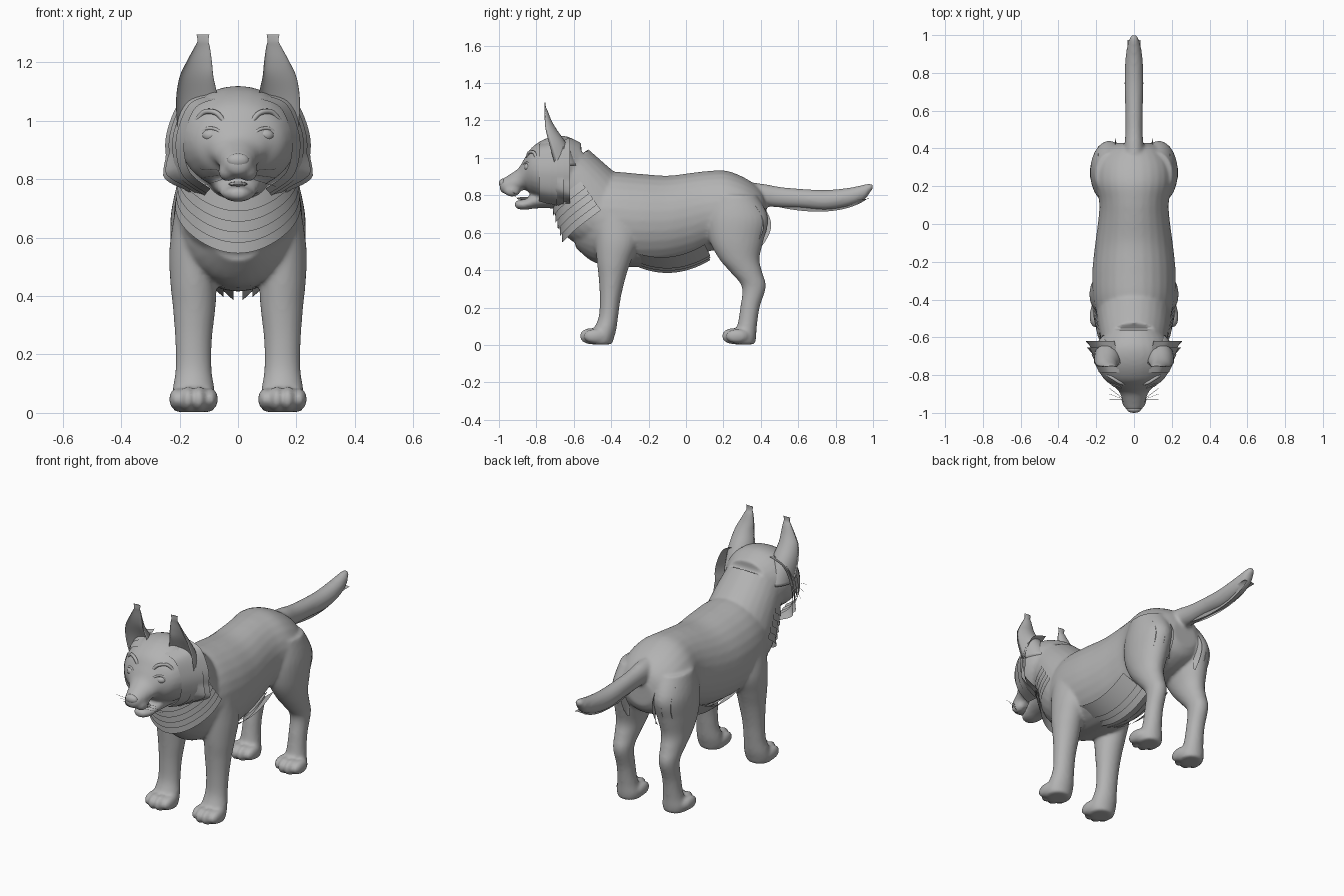
import bpy, bmesh, math
from mathutils import Vector, Matrix

if "Cube" in bpy.data.objects:
    bpy.data.objects.remove(bpy.data.objects["Cube"])

coat = bpy.data.materials.new("grey")
coat.diffuse_color = (0.45, 0.45, 0.45, 1)
coat.use_nodes = True
coat.node_tree.nodes["Principled BSDF"].inputs["Base Color"].default_value = coat.diffuse_color


def finish(bm, name, weld=True):
    if weld:
        bmesh.ops.recalc_face_normals(bm, faces=bm.faces)
    me = bpy.data.meshes.new(name)
    bm.to_mesh(me)
    bm.free()
    me.materials.append(coat)
    for p in me.polygons:
        p.use_smooth = True
    ob = bpy.data.objects.new(name, me)
    bpy.context.collection.objects.link(ob)
    return ob


def spline(rows, sub=5):
    """Smooth curve through rows of numbers."""
    out = []
    for i in range(len(rows) - 1):
        p = [rows[max(0, min(len(rows) - 1, i + k))] for k in (-1, 0, 1, 2)]
        for s in range(sub):
            t = s / sub
            out.append([0.5 * (2 * b + (c - a) * t + (2 * a - 5 * b + 4 * c - d) * t * t
                               + (3 * b - a - 3 * c + d) * t ** 3) for a, b, c, d in zip(*p)])
    return out + [list(rows[-1])]


def loft(bm, rows, v=(0, 0, 1), n=28, hollow=None):
    """Skin elliptical rings (x, y, z, rx, rv); hollow dents the front side."""
    v = Vector(v)
    rings = []
    for x, y, z, a, b in spline(rows):
        ring = []
        for i in range(n):
            t = math.tau * i / n
            s = math.sin(t)
            if hollow and s < 0:
                s *= hollow
            ring.append(bm.verts.new(Vector((x + a * math.cos(t), y, z)) + v * b * s))
        rings.append(ring)
    for r0, r1 in zip(rings, rings[1:]):
        for i in range(n):
            j = (i + 1) % n
            bm.faces.new((r0[i], r0[j], r1[j], r1[i]))
    bm.faces.new(rings[0])
    bm.faces.new(rings[-1])


def ball(bm, c, r):
    bmesh.ops.create_uvsphere(bm, u_segments=20, v_segments=12, radius=1,
                              matrix=Matrix.Translation(c) @ Matrix.Diagonal((*r, 1)))


def sheet(bm, f, ns=24, nt=3):
    """Thin fur plate from f(s, t)."""
    g = [[bm.verts.new(f(i / ns, j / nt)) for j in range(nt + 1)] for i in range(ns + 1)]
    for i in range(ns):
        for j in range(nt):
            bm.faces.new((g[i][j], g[i + 1][j], g[i + 1][j + 1], g[i][j + 1]))


def tube(name, pts, r, closed=False):
    cu = bpy.data.curves.new(name, 'CURVE')
    cu.dimensions = '3D'
    cu.bevel_depth = r
    cu.bevel_resolution = 2
    sp = cu.splines.new('POLY')
    sp.points.add(len(pts) - 1)
    for p, q in zip(sp.points, pts):
        p.co = (*q, 1)
    sp.use_cyclic_u = closed
    sp.use_smooth = True
    cu.materials.append(coat)
    bpy.context.collection.objects.link(bpy.data.objects.new(name, cu))


def mix(a, b, t):
    return a + (b - a) * t


# Body: torso, neck, head, jaw, legs and tail fused into one skin
bm = bmesh.new()
torso = [(-.59, .62, .10, .10), (-.5, .67, .185, .225), (-.4, .675, .215, .25), (-.25, .665, .22, .25),
         (-.1, .665, .205, .24), (.03, .69, .188, .23), (.12, .715, .185, .215), (.22, .72, .205, .21),
         (.32, .71, .195, .18), (.4, .70, .14, .13), (.43, .69, .08, .07)]
loft(bm, [(0, *r) for r in torso])
neck = [(-.38, .64, .19, .19), (-.44, .68, .2, .21), (-.50, .75, .195, .212),
        (-.57, .86, .182, .175), (-.65, .95, .165, .16)]
loft(bm, [(0, *r) for r in neck], v=(0, .8, .6))
head = [(-.56, .95, .14, .13), (-.65, .95, .192, .168), (-.74, .935, .2, .172), (-.82, .93, .16, .13),
        (-.862, .915, .105, .085), (-.895, .88, .075, .066), (-.94, .858, .06, .055),
        (-.98, .85, .044, .038), (-.996, .85, .022, .02)]
loft(bm, [(0, *r) for r in head])
jaw = [(-.70, .80, .10, .07), (-.8, .775, .075, .045), (-.86, .752, .056, .03),
       (-.9, .75, .04, .023), (-.915, .752, .02, .013)]
loft(bm, [(0, *r) for r in jaw])
tail = [(.33, .80, .06, .07), (.42, .80, .05, .06), (.5, .79, .046, .055), (.62, .782, .047, .052),
        (.75, .775, .05, .054), (.87, .79, .046, .05), (.95, .815, .034, .042), (.985, .84, .022, .024),
        (1.0, .845, .01, .012)]
loft(bm, [(0, *r) for r in tail])
front_leg = [(.14, -.38, .70, .075, .11), (.15, -.37, .56, .085, .115), (.152, -.385, .45, .08, .092),
             (.15, -.395, .36, .073, .072), (.152, -.405, .25, .063, .056), (.152, -.415, .15, .062, .052),
             (.152, -.435, .08, .072, .062), (.152, -.455, .03, .075, .068), (.152, -.455, .003, .064, .06)]
hind_leg = [(.115, .26, .80, .09, .12), (.13, .275, .68, .1, .165), (.138, .27, .56, .092, .145),
            (.145, .285, .46, .075, .108), (.147, .325, .385, .062, .084), (.147, .363, .31, .052, .064),
            (.147, .342, .2, .049, .052), (.147, .326, .1, .055, .053), (.147, .31, .04, .068, .065),
            (.147, .31, .003, .06, .058)]
for s in (-1, 1):
    for leg, toe_y in ((front_leg, -.51), (hind_leg, .25)):
        loft(bm, [(s * r[0], *r[1:]) for r in leg], v=(0, 1, 0))
        for k in (-1.5, -.5, .5, 1.5):
            back = .022 * (abs(k) - .5)
            ball(bm, (s * .152 + k * .038, toe_y + back, .047), (.027, .06, .047 - .006 * abs(k)))
    ball(bm, (s * .035, -.93, .825), (.032, .045, .033))
body = finish(bm, "body")
rm = body.modifiers.new("fuse", 'REMESH')
rm.mode = 'VOXEL'
rm.voxel_size = 0.0095
rm.use_smooth_shade = True
sm = body.modifiers.new("soften", 'SMOOTH')
sm.factor = 0.5
sm.iterations = 6

# Nose and tongue
bm = bmesh.new()
ball(bm, (0, -.979, .864), (.038, .021, .025))
finish(bm, "nose")
bm = bmesh.new()
ball(bm, (0, -.85, .783), (.032, .055, .009))
finish(bm, "tongue")

ear = [(.135, -.70, .96, .072, .12), (.14, -.73, 1.07, .072, .095), (.142, -.75, 1.15, .058, .06),
       (.133, -.755, 1.2, .044, .036), (.123, -.757, 1.25, .027, .018), (.12, -.757, 1.272, .019, .008),
       (.12, -.757, 1.295, .022, .006)]
face_edge = spline([(.09, 1.09), (.165, 1.06), (.205, .98), (.215, .90), (.19, .81), (.11, .75)], 8)

for s, side in ((-1, "left"), (1, "right")):
    # Cupped ear
    bm = bmesh.new()
    loft(bm, [(s * r[0], *r[1:]) for r in ear], v=(0, 1, 0), hollow=-.45)
    finish(bm, side + "_ear")
    # Eye, lids, brow
    bm = bmesh.new()
    ball(bm, (s * .09, -.838, .95), (.034, .028, .024))
    finish(bm, side + "_eye")
    lid = []
    for i in range(24):
        t = math.tau * i / 24
        x = .035 * math.cos(t)
        lid.append((s * (.09 + x), -.853 + .5 * x, .95 + .024 * math.sin(t) + .1 * x))
    tube(side + "_eyelids", lid, .006, True)
    brow = spline([(.05, -.847, 1.0), (.075, -.84, 1.027), (.115, -.815, 1.03), (.142, -.798, 1.0)])
    tube(side + "_brow", [(s * x, y, z) for x, y, z in brow], .009)
    # Whiskers
    for k in range(3):
        tube(side + "_whisker", [(s * .05, -.93, .83 - .015 * k),
                                 (s * .13, -.93 + .03 * k, .835 - .03 * k)], .0008)

    # Layered fur framing the face
    bm = bmesh.new()
    for k in range(4):
        def face_fur(u, t, k=k):
            x, z = face_edge[round(u * (len(face_edge) - 1))]
            spike = .13 * max(0, 1 - abs(u - .70 - .02 * k) / .12) if k > 1 else 0
            g = mix(.86 + .045 * k, .99 + .055 * k + spike, t)
            return (s * x * g, -.785 + .035 * k + .06 * t, .93 + (z - .93) * mix(g, 1, .3))
        sheet(bm, face_fur, 40)
    finish(bm, side + "_face_fur", False)

    # Belly fur
    bm = bmesh.new()
    for k in range(3):
        def belly_fur(u, t, k=k):
            y = mix(-.33, .1, u)
            z = .385 + 1.3 * (y + .13) ** 2 + .012 * k
            return (s * mix(.03 + .04 * k + .05, .015 + .035 * k, t), y + .03 * t, mix(z + .06, z, t))
        sheet(bm, belly_fur)
    finish(bm, side + "_belly_fur", False)

    # Fur under the tail and behind the thigh
    bm = bmesh.new()
    sheet(bm, lambda u, t: (s * mix(.035, .012, t), mix(.45, .975, u),
                            mix(.78, .712 + .5 * (mix(.45, .975, u) - .72) ** 2 + .04 * u ** 6, t)))
    finish(bm, side + "_tail_fur", False)
    bm = bmesh.new()
    for k in range(3):
        sheet(bm, lambda u, t: (s * (.085 + .045 * k + .015 * t), .40 - .02 * k
                                + .055 * t * math.sin(math.pi * u), mix(.52, .76, u)), 14)
    finish(bm, side + "_thigh_fur", False)

# Layered ruff around the throat and chest
bm = bmesh.new()
for k in range(5):
    def ruff(u, t, k=k):
        a = math.radians(mix(-95, 95, u))
        q = k / 4 + .3 * t
        r, rx = mix(.172, .212, q) + .014 * t, mix(.182, .198, q) + .012 * t
        c = math.cos(a)
        return (rx * math.sin(a), mix(-.575, -.495, q) - .8 * r * c,
                mix(.865, .745, q) - .6 * r * c - .02 * t * max(0, c) ** 4)
    sheet(bm, ruff, 36)
finish(bm, "neck_ruff", False)
